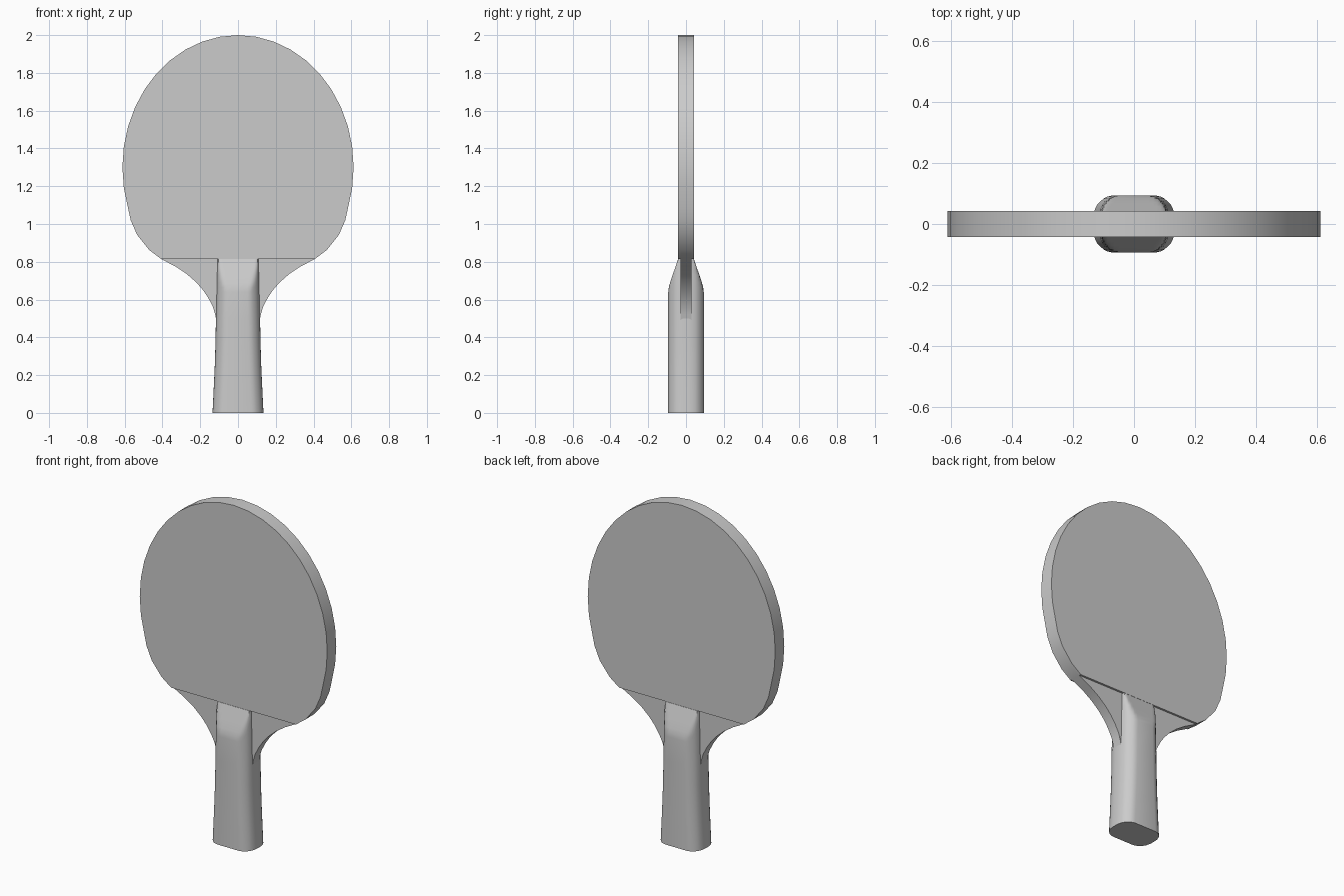
import bpy, bmesh
from math import sin, cos, radians

if "Cube" in bpy.data.objects:
    bpy.data.objects.remove(bpy.data.objects["Cube"])


def finish(name, bm):
    bmesh.ops.recalc_face_normals(bm, faces=bm.faces)
    mesh = bpy.data.meshes.new(name)
    bm.to_mesh(mesh)
    bm.free()
    obj = bpy.data.objects.new(name, mesh)
    bpy.context.collection.objects.link(obj)
    bpy.ops.object.select_all(action='DESELECT')
    obj.select_set(True)
    bpy.context.view_layer.objects.active = obj
    bpy.ops.object.shade_smooth_by_angle(angle=radians(30))
    return obj


def loft(name, rings):
    bm = bmesh.new()
    loops = [[bm.verts.new(p) for p in ring] for ring in rings]
    n = len(loops[0])
    for a, b in zip(loops, loops[1:]):
        for i in range(n):
            j = (i + 1) % n
            bm.faces.new((a[i], a[j], b[j], b[i]))
    bm.faces.new(loops[0])
    bm.faces.new(loops[-1])
    return finish(name, bm)


def plate(name, half, y0, y1):
    """Mirror a right-hand half outline and give it thickness along y."""
    outline = half + [(-x, z) for x, z in reversed(half) if x > 1e-4]
    return loft(name, [[(x, y, z) for x, z in outline] for y in (y0, y1)])


# Blade outline: rounded head, then a concave neck running into the handle
neck = [(0.09, 0.40), (0.113, 0.48), (0.121, 0.52), (0.132, 0.56),
        (0.158, 0.61), (0.185, 0.65), (0.222, 0.692), (0.27, 0.734),
        (0.33, 0.774)]
head = [(0.407, 0.815), (0.47, 0.862), (0.534, 0.942), (0.568, 1.02)]
head += [(0.612 * cos(radians(t)), 1.3 + 0.7 * sin(radians(t)))
         for t in range(-18, 91, 9)]

# Wooden blade and the two rubber sheets
plate("wood_blade", neck + head, -0.03, 0.03)
plate("front_rubber", head, -0.042, -0.03)
plate("back_rubber", head, 0.03, 0.042)

# Handle: rounded section, flared at the foot, bevelled down to the blade
corner = [(0.0, 0.015), (0.002, 0.032), (0.007, 0.05), (0.014, 0.063),
          (0.024, 0.074), (0.036, 0.084), (0.048, 0.09), (0.064, 0.094)]


def handle_ring(z, w, depth):
    q = [(w - dx, min(y, depth)) for dx, y in corner]
    q += [(-x, y) for x, y in reversed(q)]
    q += [(-x, -y) for x, y in q]
    return [(x, y, z) for x, y in q]


stations = [(0.0, 0.135, 0.094), (0.12, 0.129, 0.094), (0.25, 0.123, 0.094),
            (0.38, 0.119, 0.094), (0.5, 0.117, 0.094), (0.64, 0.114, 0.094),
            (0.665, 0.1135, 0.091), (0.69, 0.113, 0.084),
            (0.73, 0.112, 0.071), (0.77, 0.111, 0.057), (0.814, 0.11, 0.042)]
loft("handle", [handle_ring(*s) for s in stations])
